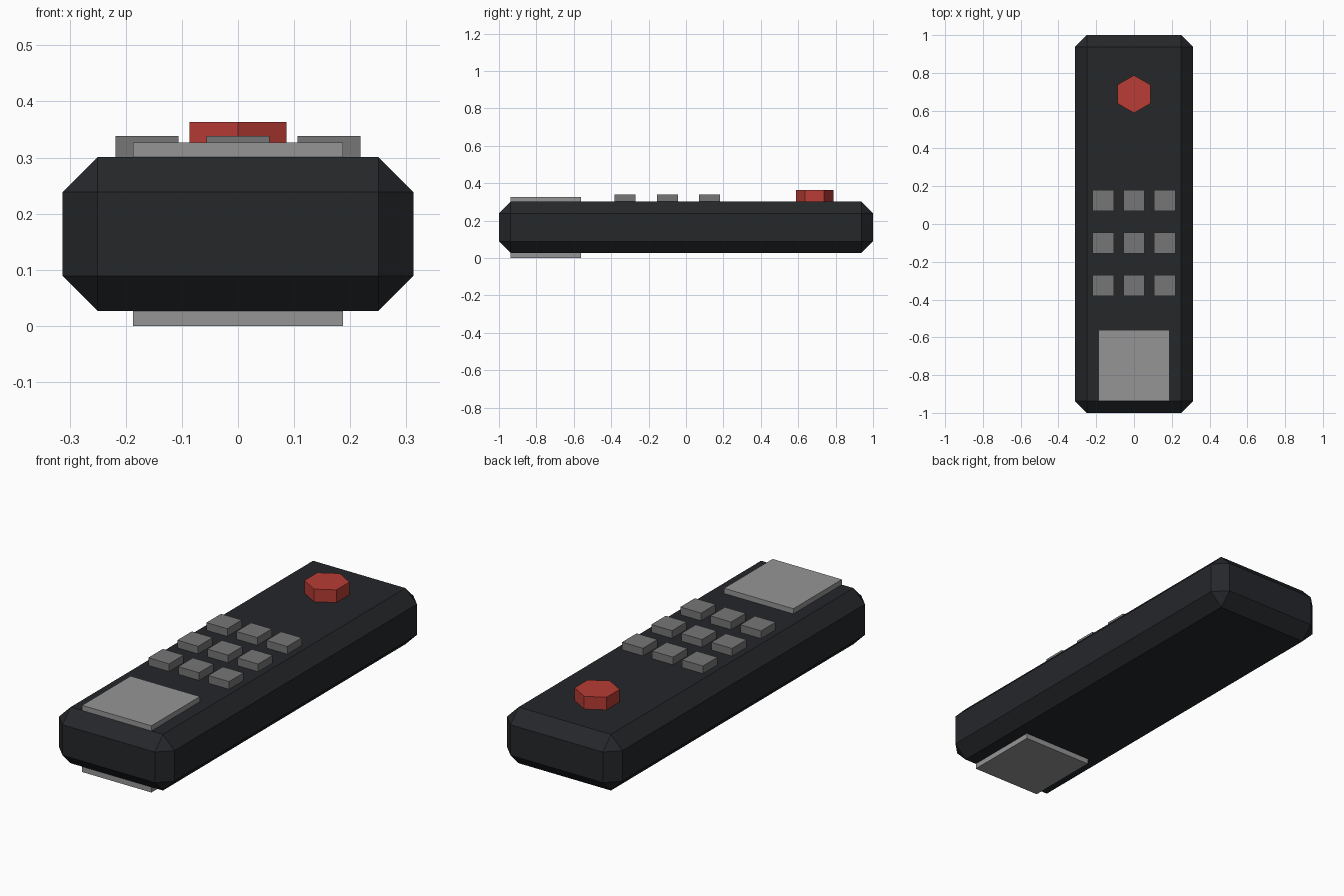
import bpy, bmesh
from mathutils import Matrix

if "Cube" in bpy.data.objects:
    bpy.data.objects.remove(bpy.data.objects["Cube"])


def material(name, r, g, b):
    mat = bpy.data.materials.new(name)
    mat.diffuse_color = (r, g, b, 1)
    mat.use_nodes = True
    mat.node_tree.nodes["Principled BSDF"].inputs["Base Color"].default_value = mat.diffuse_color
    return mat


def finish(bm, name, mat):
    mesh = bpy.data.meshes.new(name)
    bm.to_mesh(mesh)
    bm.free()
    mesh.materials.append(mat)
    obj = bpy.data.objects.new(name, mesh)
    bpy.context.collection.objects.link(obj)
    return obj


def box(name, lo, hi, mat, chamfer=0):
    bm = bmesh.new()
    size = [b - a for a, b in zip(lo, hi)]
    centre = [(a + b) / 2 for a, b in zip(lo, hi)]
    bmesh.ops.create_cube(bm, size=1, matrix=Matrix.LocRotScale(centre, None, size))
    if chamfer:
        bmesh.ops.bevel(bm, geom=bm.edges[:], offset=chamfer, segments=1,
                        affect='EDGES', profile=0.5)
    return finish(bm, name, mat)


black = material("black_plastic", 0.018, 0.02, 0.023)
grey = material("button_grey", 0.18, 0.18, 0.18)
light = material("panel_grey", 0.3, 0.3, 0.3)
red = material("power_red", 0.48, 0.045, 0.035)

# Chamfered casing
box("casing", (-0.3125, -1, 0.0265), (0.3125, 1, 0.301), black, 0.0625)

# Block passing through the casing, showing above and below
box("end_panel", (-0.1875, -0.9375, 0), (0.1875, -0.5625, 0.3265), light)

# 3 x 3 keypad
h = 0.05625
for row, y in enumerate((0.125, -0.1, -0.325)):
    for col, x in enumerate((-0.1625, 0, 0.1625)):
        box(f"key_{row + 1}_{col + 1}", (x - h, y - h, 0.28), (x + h, y + h, 0.3385), grey)

# Hexagonal power button
bm = bmesh.new()
bmesh.ops.create_cone(bm, cap_ends=True, segments=6, radius1=0.1, radius2=0.1,
                      depth=0.083, matrix=Matrix.Translation((0, 0.6875, 0.3215)))
finish(bm, "power_button", red)
